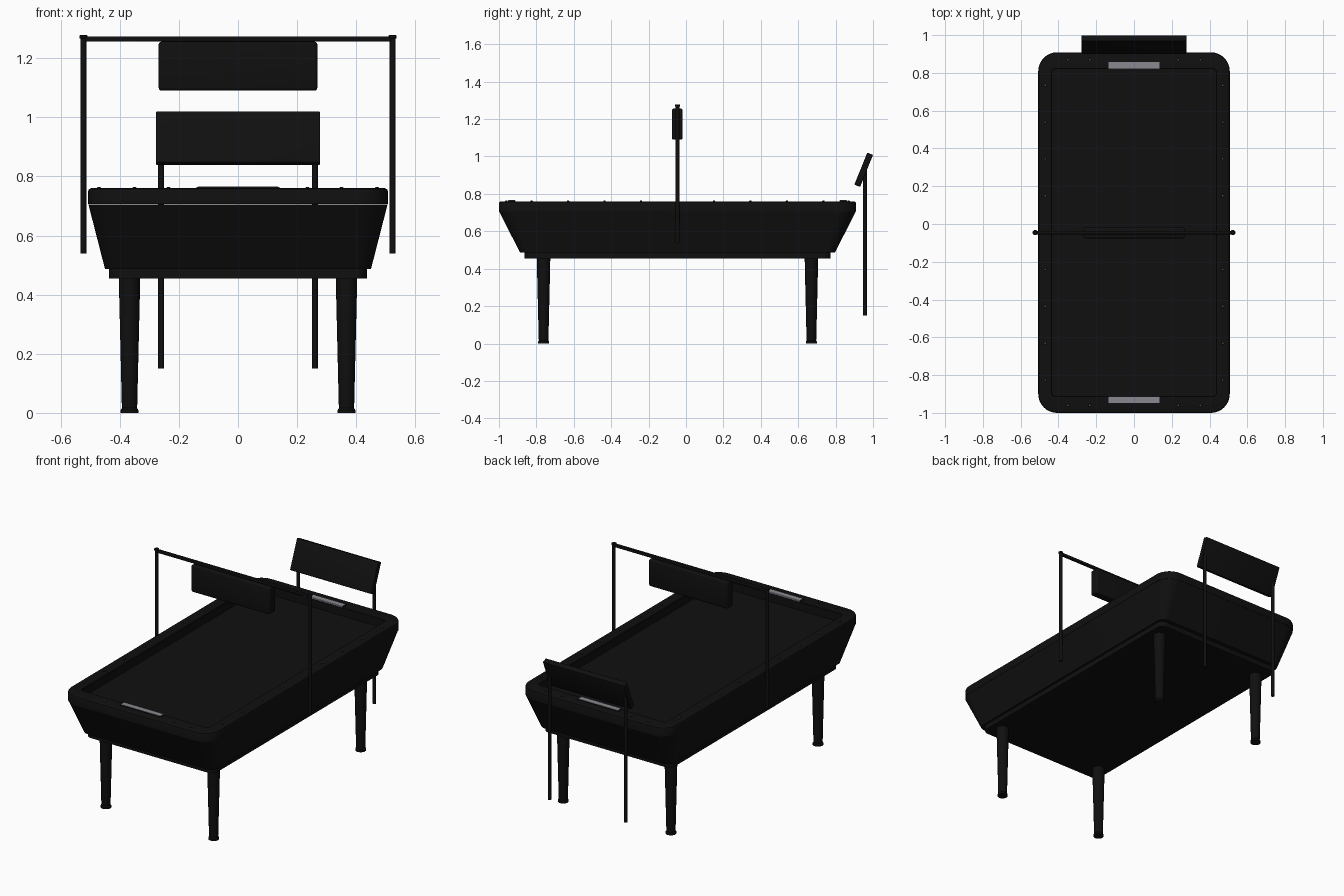
import bpy, bmesh, math
from mathutils import Matrix

if "Cube" in bpy.data.objects:
    bpy.data.objects.remove(bpy.data.objects["Cube"])

CY = -0.0455  # table centre along y


def material(name, rgb):
    m = bpy.data.materials.new(name)
    m.diffuse_color = (*rgb, 1)
    m.use_nodes = True
    m.node_tree.nodes["Principled BSDF"].inputs["Base Color"].default_value = m.diffuse_color
    return m


BLACK = material("black", (0.005, 0.005, 0.005))
GREY = material("metal_grey", (0.25, 0.25, 0.28))


def finish(name, bm, mat):
    bmesh.ops.recalc_face_normals(bm, faces=bm.faces)
    me = bpy.data.meshes.new(name)
    bm.to_mesh(me)
    bm.free()
    me.materials.append(mat)
    ob = bpy.data.objects.new(name, me)
    bpy.context.collection.objects.link(ob)
    bpy.context.view_layer.objects.active = ob
    ob.select_set(True)
    bpy.ops.object.shade_smooth_by_angle(angle=math.radians(35))
    ob.select_set(False)
    return ob


def rounded_loft(name, rings, mat):
    """Skin rounded rectangles given as (half x, half y, radius, z), capping both ends."""
    bm = bmesh.new()
    n, loops = 8, []
    for hx, hy, r, z in rings:
        loop = []
        for q, (sx, sy) in enumerate([(1, 1), (-1, 1), (-1, -1), (1, -1)]):
            for i in range(n + 1):
                a = math.pi / 2 * (q + i / n)
                loop.append(bm.verts.new((sx * (hx - r) + r * math.cos(a),
                                          CY + sy * (hy - r) + r * math.sin(a), z)))
        loops.append(loop)
    for a, b in zip(loops, loops[1:]):
        for i in range(len(a)):
            j = (i + 1) % len(a)
            bm.faces.new((a[i], a[j], b[j], b[i]))
    bm.faces.new(loops[0])
    bm.faces.new(loops[-1])
    return finish(name, bm, mat)


def box(name, centre, size, mat, bevel=0.0, tilt=0.0):
    bm = bmesh.new()
    bmesh.ops.create_cube(bm, size=1)
    bmesh.ops.scale(bm, vec=size, verts=bm.verts)
    if bevel:
        bmesh.ops.bevel(bm, geom=bm.edges[:], offset=bevel, segments=3, profile=0.5, affect='EDGES')
    bmesh.ops.rotate(bm, matrix=Matrix.Rotation(tilt, 3, 'X'), verts=bm.verts)
    bmesh.ops.translate(bm, vec=centre, verts=bm.verts)
    return finish(name, bm, mat)


def turned(name, x, y, profile, mat, sides=24):
    """Upright turned part from (radius, z) pairs."""
    bm = bmesh.new()
    loops = [[bm.verts.new((x + r * math.cos(2 * math.pi * i / sides),
                            y + r * math.sin(2 * math.pi * i / sides), z))
              for i in range(sides)] for r, z in profile]
    for a, b in zip(loops, loops[1:]):
        for i in range(sides):
            j = (i + 1) % sides
            bm.faces.new((a[i], a[j], b[j], b[i]))
    bm.faces.new(loops[0])
    bm.faces.new(loops[-1])
    return finish(name, bm, mat)


# Top rim with recessed playing surface
rounded_loft("rim_and_playfield", [
    (0.507, 0.9545, 0.10, 0.706), (0.507, 0.9545, 0.10, 0.750),
    (0.504, 0.9515, 0.097, 0.757), (0.497, 0.9445, 0.09, 0.760),
    (0.437, 0.869, 0.02, 0.760), (0.434, 0.866, 0.018, 0.757),
    (0.434, 0.866, 0.018, 0.708)], BLACK)

# Flared cabinet and base step
rounded_loft("cabinet", [
    (0.506, 0.9535, 0.10, 0.7055), (0.45, 0.842, 0.045, 0.487)], BLACK)
rounded_loft("base_plate", [
    (0.437, 0.818, 0.04, 0.49), (0.437, 0.818, 0.04, 0.455)], BLACK)

# Tapered legs with flared feet
for sx in (-1, 1):
    for sy in (-1, 1):
        turned("leg", sx * 0.367, CY + sy * 0.716, [
            (0.036, 0.46), (0.035, 0.40), (0.026, 0.022), (0.025, 0.016),
            (0.030, 0.010), (0.030, 0.0)], BLACK)

# Goals: dark frame with metal cover on top and inner face, and a slot
for s in (-1, 1):
    box("goal_frame", (0, CY + s * 0.887, 0.736), (0.28, 0.036, 0.056), BLACK)
    box("goal_top_plate", (0, CY + s * 0.886, 0.7645), (0.27, 0.034, 0.003), GREY)
    box("goal_inner_plate", (0, CY + s * 0.8685, 0.744), (0.27, 0.003, 0.042), GREY)

# Rim screws
spots = [(sx * 0.47, CY + k * 0.195) for sx in (-1, 1) for k in range(-4, 5) if k]
spots += [(sx * x, CY + sy * 0.915) for sx in (-1, 1) for sy in (-1, 1) for x in (0.235, 0.35)]
for x, y in spots:
    turned("screw", x, y, [(0.007, 0.759), (0.0065, 0.762), (0.0045, 0.764)], BLACK, 10)
    turned("screw_tip", x, y, [(0.0045, 0.763), (0.0045, 0.7647)], GREY, 10)

# Overhead score box hung from two posts and a crossbar
for s in (-1, 1):
    turned("overhead_post", s * 0.523, CY, [
        (0.010, 0.54), (0.010, 1.266), (0.014, 1.268), (0.014, 1.276), (0.010, 1.279)], BLACK, 16)
box("overhead_crossbar", (0, CY, 1.265), (1.046, 0.018, 0.018), BLACK, 0.004)
box("overhead_score_box", (0, CY - 0.001, 1.173), (0.537, 0.058, 0.166), BLACK, 0.01)

# Tilted score panel on two posts behind the table
box("rear_score_panel", (0, 0.95, 0.929), (0.555, 0.033, 0.185), BLACK, 0.004, -math.radians(22))
for s in (-1, 1):
    turned("rear_post", s * 0.26, 0.957, [(0.010, 0.15), (0.010, 0.94)], BLACK, 16)
